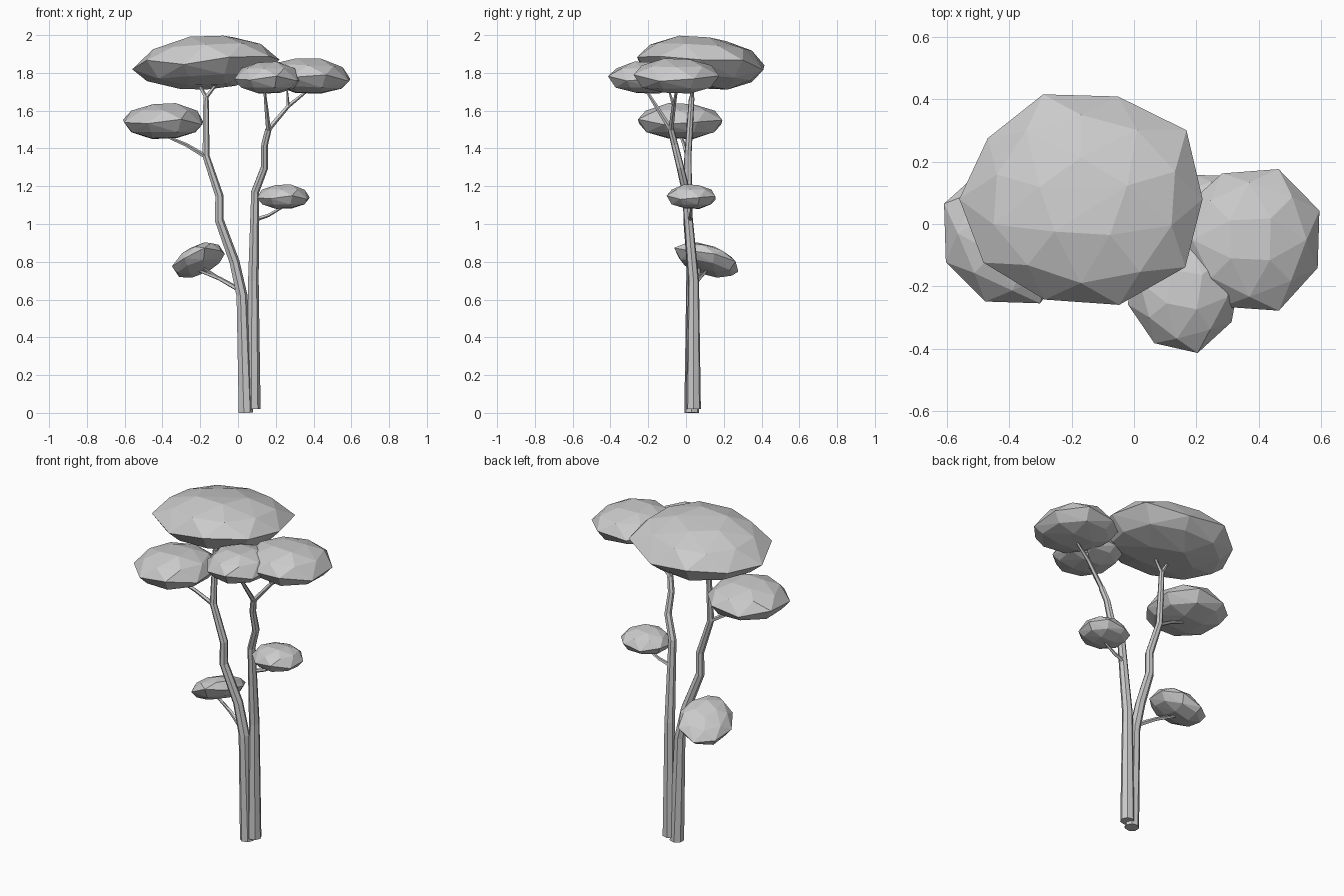
import bpy
import bmesh
import math
from mathutils import Vector

default_cube = bpy.data.objects.get("Cube")
if default_cube:
    bpy.data.objects.remove(default_cube, do_unlink=True)

# One plain grey for the whole tree
grey = bpy.data.materials.new("plain grey")
grey.use_nodes = True
colour = (0.6, 0.6, 0.6, 1)
grey.diffuse_color = colour
grey.node_tree.nodes["Principled BSDF"].inputs["Base Color"].default_value = colour


def finish(name, bm):
    """Turn a bmesh into a flat shaded object."""
    bmesh.ops.recalc_face_normals(bm, faces=bm.faces)
    mesh = bpy.data.meshes.new(name)
    bm.to_mesh(mesh)
    bm.free()
    mesh.materials.append(grey)
    bpy.context.collection.objects.link(bpy.data.objects.new(name, mesh))


def limb(name, points, radii, sides):
    """Closed tube through the points, with one radius for each point."""
    bm = bmesh.new()
    rings = []
    for i, (point, radius) in enumerate(zip(points, radii)):
        along = points[min(i + 1, len(points) - 1)] - points[max(i - 1, 0)]
        turn = Vector((0, 0, 1)).rotation_difference(along.normalized())
        ring = []
        for k in range(sides):
            angle = math.tau * k / sides
            spoke = Vector((math.cos(angle), math.sin(angle), 0)) * radius
            ring.append(bm.verts.new(point + turn @ spoke))
        rings.append(ring)
    for low, high in zip(rings, rings[1:]):
        for k in range(sides):
            following = (k + 1) % sides
            bm.faces.new((low[k], low[following], high[following], high[k]))
    bm.faces.new(rings[0])
    bm.faces.new(rings[-1])
    finish(name, bm)


def trunk(name, path):
    """Trunk that thins steadily with height; returns its upper end."""
    points = [Vector(p) for p in path]
    limb(name, points, [0.04 - 0.015 * p.z for p in points], sides=7)
    return points[-1]


def branch(name, start, end, radius, sag=0):
    """Thin limb with one bend, dipping by sag in the middle; returns the bend."""
    start, end = Vector(start), Vector(end)
    elbow = start.lerp(end, 0.5) - Vector((0, 0, sag))
    limb(name, [start, elbow, end], [radius, radius * 0.8, radius * 0.5], sides=5)
    return elbow


def canopy(name, centre, half_width, half_depth, up, down,
           slope_x=0, slope_y=0, lean=0, count=8, phase=0):
    """Faceted cushion with shrinking rings; returns the point beneath it."""
    bm = bmesh.new()
    centre = Vector(centre)
    widen = 1 / math.cos(math.tau * phase / count)

    def add(step, scale, height):
        angle = math.tau * (step + phase) / count
        diagonal = abs(math.sin(angle * 2))
        uneven = lean * math.cos(angle) + 0.04 * math.sin(step * 2.4)
        bulge = scale * widen * (1 + diagonal * uneven)
        x = half_width * bulge * math.cos(angle)
        y = half_depth * bulge * math.sin(angle)
        bm.verts.new(centre + Vector((x, y, x * slope_x + y * slope_y + height)))

    for i in range(count):
        wobble = math.sin(i * 2.4)
        add(i, 1, up * wobble * 0.15)
        add(i + 0.5, 0.77, up * 0.6)
        add(i, 0.8, -down * 0.6)
        if i % 2 == 0:
            add(i + 0.5, 0.38, up * (0.95 + wobble * 0.05))
            add(i + 0.5, 0.4, -down * (0.95 - wobble * 0.05))
    hull = bmesh.ops.convex_hull(bm, input=bm.verts)
    loose = set(hull["geom_interior"]) | set(hull["geom_unused"])
    inside = [v for v in loose if isinstance(v, bmesh.types.BMVert)]
    bmesh.ops.delete(bm, geom=inside, context="VERTS")
    finish(name, bm)
    return centre - Vector((0, 0, down * 0.8))


# Leaf canopies, from the crown down
top_base = canopy("top_canopy", centre=(-0.17, 0.08, 1.85), half_width=0.39,
                  half_depth=0.35, up=0.14, down=0.13, slope_x=0.05,
                  slope_y=-0.06, lean=0.06, count=10)
right_base = canopy("right_canopy", centre=(0.37, -0.05, 1.78), half_width=0.22,
                    half_depth=0.22, up=0.1, down=0.09, slope_x=-0.05,
                    lean=0.03, phase=0.5)
front_base = canopy("front_canopy", centre=(0.16, -0.21, 1.77), half_width=0.18,
                    half_depth=0.2, up=0.09, down=0.08, phase=0.3)
upper_left_base = canopy("upper_left_canopy", centre=(-0.39, -0.03, 1.54),
                         half_width=0.21, half_depth=0.22, up=0.1, down=0.09,
                         lean=-0.03, phase=0.5)
lower_right_base = canopy("lower_right_canopy", centre=(0.24, 0.03, 1.14),
                          half_width=0.14, half_depth=0.13, up=0.07, down=0.06,
                          phase=0.4)
lower_left_base = canopy("lower_left_canopy", centre=(-0.21, 0.11, 0.81),
                         half_width=0.14, half_depth=0.17, up=0.07, down=0.07,
                         slope_x=0.3, slope_y=-0.25, phase=0.3)

# Two trunks rising side by side
left_fork = trunk("left_trunk", [
    (0.04, 0.03, 0), (0.02, 0.03, 0.62), (-0.02, 0.03, 0.8), (-0.1, 0.01, 1.02),
    (-0.1, 0.01, 1.15), (-0.17, 0.01, 1.36), (-0.17, 0.03, 1.67)])
right_fork = trunk("right_trunk", [
    (0.08, 0.04, 0.02), (0.08, 0.04, 0.7), (0.09, 0, 1.17),
    (0.14, -0.03, 1.3), (0.14, -0.06, 1.42), (0.16, -0.08, 1.5)])

# Forks that hold up the crown
for side, shift in (("left", -0.04), ("right", 0.06)):
    branch("top_fork_" + side, left_fork, top_base + Vector((shift, -0.04, 0)), 0.012)
branch("front_fork", right_fork, front_base - Vector((0.02, 0, 0)), 0.014)
fork_bend = branch("right_fork", right_fork, right_base, 0.014, sag=-0.02)
branch("right_fork_twig", fork_bend, front_base + Vector((0.1, 0.12, 0)), 0.009)

# Side branches that reach out to the lower canopies
branch("upper_left_branch", (-0.16, 0.01, 1.35), upper_left_base, 0.013, sag=-0.01)
branch("lower_right_branch", (0.08, 0.02, 1.02), lower_right_base, 0.012, sag=0.01)
low_bend = branch("lower_left_branch", (0.01, 0.03, 0.65), lower_left_base,
                  0.014, sag=-0.01)
branch("lower_left_twig", low_bend, lower_left_base + Vector((0.02, -0.04, 0.02)), 0.009)
